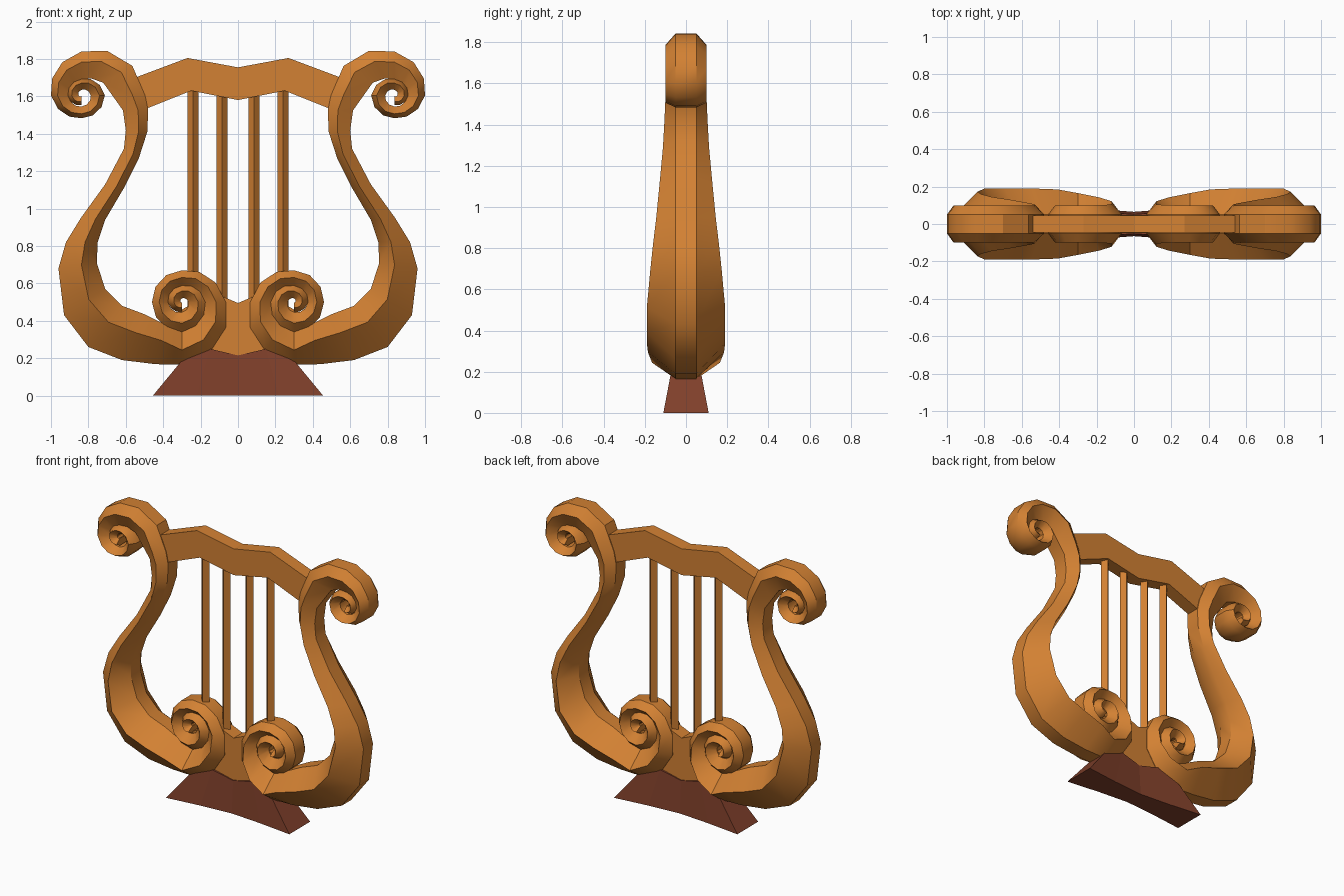
import bpy, bmesh, math

if "Cube" in bpy.data.objects:
    bpy.data.objects.remove(bpy.data.objects["Cube"])


def material(name, rgb):
    m = bpy.data.materials.new(name)
    m.diffuse_color = (*rgb, 1)
    m.use_nodes = True
    m.node_tree.nodes["Principled BSDF"].inputs["Base Color"].default_value = m.diffuse_color
    return m


ORANGE = material("orange wood", (0.65, 0.22, 0.033))
BROWN = material("red brown wood", (0.22, 0.052, 0.024))


def loft(name, rings, mat, smooth=False):
    """Skin a row of equal-sized rings and cap both ends."""
    bm = bmesh.new()
    vs = [[bm.verts.new(p) for p in r] for r in rings]
    n = len(rings[0])
    for a, b in zip(vs, vs[1:]):
        for i in range(n):
            j = (i + 1) % n
            bm.faces.new((a[i], a[j], b[j], b[i]))
    bm.faces.new(vs[0])
    bm.faces.new(vs[-1][::-1])
    bmesh.ops.recalc_face_normals(bm, faces=bm.faces)
    me = bpy.data.meshes.new(name)
    bm.to_mesh(me)
    bm.free()
    me.materials.append(mat)
    ob = bpy.data.objects.new(name, me)
    bpy.context.collection.objects.link(ob)
    if smooth:
        bpy.ops.object.select_all(action='DESELECT')
        ob.select_set(True)
        bpy.context.view_layer.objects.active = ob
        bpy.ops.object.shade_smooth_by_angle(angle=math.radians(32))
    return ob


def interp(keys, a):
    """Linear lookup in rows of (angle, inner radius, outer radius, half depth)."""
    for k, l in zip(keys, keys[1:]):
        if a <= l[0]:
            t = (a - k[0]) / (l[0] - k[0])
            return [p + (q - p) * t for p, q in zip(k[1:], l[1:])]
    return keys[-1][1:]


def polar(c, r, deg):
    a = math.radians(deg)
    return c[0] + r * math.cos(a), c[1] + r * math.sin(a)


# Scroll spirals: angle, inner radius, outer radius, half depth
UPPER = [(0, .165, .34, .1), (30, .135, .315, .1), (60, .105, .275, .1), (90, .085, .235, .1),
         (135, .075, .19, .1), (180, .07, .163, .1), (225, .065, .135, .1), (270, .06, .122, .1),
         (360, .05, .125, .095), (450, .03, .088, .09), (540, .015, .075, .085), (630, .002, .05, .08)]
LOWER = [(-90, .16, .335, .165), (-45, .135, .29, .13), (0, .12, .235, .105), (45, .1, .195, .1),
         (90, .085, .17, .1), (180, .075, .16, .1), (270, .055, .16, .1), (360, .035, .13, .1),
         (450, .02, .09, .095), (540, .005, .075, .095), (630, .002, .05, .095)]
# Arm between the scrolls: outside x, z, inside x, z, half depth
ARM = [(-.615, 1.525, -.48, 1.525, .1), (-.60, 1.42, -.485, 1.41, .105), (-.61, 1.32, -.53, 1.27, .112),
       (-.71, 1.13, -.61, 1.11, .128), (-.84, .95, -.71, .94, .145), (-.92, .82, -.75, .82, .16),
       (-.96, .68, -.755, .71, .173), (-.93, .43, -.71, .57, .19), (-.80, .26, -.62, .48, .19),
       (-.62, .19, -.50, .435, .19), (-.44, .168, -.39, .38, .185)]

rows = []
cu, cl = (-.837, 1.605), (-.30, .50)
for a in range(630, -1, -30):
    ri, ro, w = interp(UPPER, a)
    rows.append((*polar(cu, ri, a), *polar(cu, ro, a), w, .62))
rows += [(*r, .6) for r in ARM]
for a in range(-90, 631, 30):
    ri, ro, w = interp(LOWER, a)
    rows.append((*polar(cl, ro, a), *polar(cl, ri, a), w, .45))


def arm(name, s):
    rings = []
    for ax, az, bx, bz, w, f in rows:
        rx, rz, e = ax + (bx - ax) * f, az + (bz - az) * f, .05
        rings.append([(s * ax, -e, az), (s * rx, -w, rz), (s * bx, -e, bz),
                      (s * bx, e, bz), (s * rx, w, rz), (s * ax, e, az)])
    loft(name, rings, ORANGE, True)


arm("left_arm", 1)
arm("right_arm", -1)


def bar(name, half, mat):
    """Symmetric bar; half rows: bottom x, z, half depth, top x, z, half depth."""
    cols = [(-c[0], *c[1:3], -c[3], *c[4:]) for c in half[:0:-1]] + half
    loft(name, [[(bx, -by, bz), (bx, by, bz), (tx, ty, tz), (tx, -ty, tz)]
                for bx, bz, by, tx, tz, ty in cols], mat)


# Crossbar, lower yoke and foot
bar("crossbar", [(0, 1.58, .045, 0, 1.755, .045), (.25, 1.63, .045, .27, 1.805, .045),
                 (.50, 1.53, .045, .55, 1.70, .045)], ORANGE)
bar("lower_yoke", [(0, .215, .047, 0, .495, .047), (.15, .25, .047, .13, .55, .047),
                   (.32, .2, .047, .32, .45, .047)], ORANGE)
bar("foot", [(0, 0, .065, 0, .215, .052), (.22, 0, .082, .15, .25, .062),
             (.455, 0, .11, .29, .2, .072)], BROWN)

# Strings
for i, x in enumerate((-.24, -.085, .085, .24)):
    r = .03
    loft(f"string_{i + 1}", [[(x - r, 0, z), (x, -r, z), (x + r, 0, z), (x, r, z)]
                             for z in (.47, 1.65 - .04 * (abs(x) < .1))], ORANGE)
